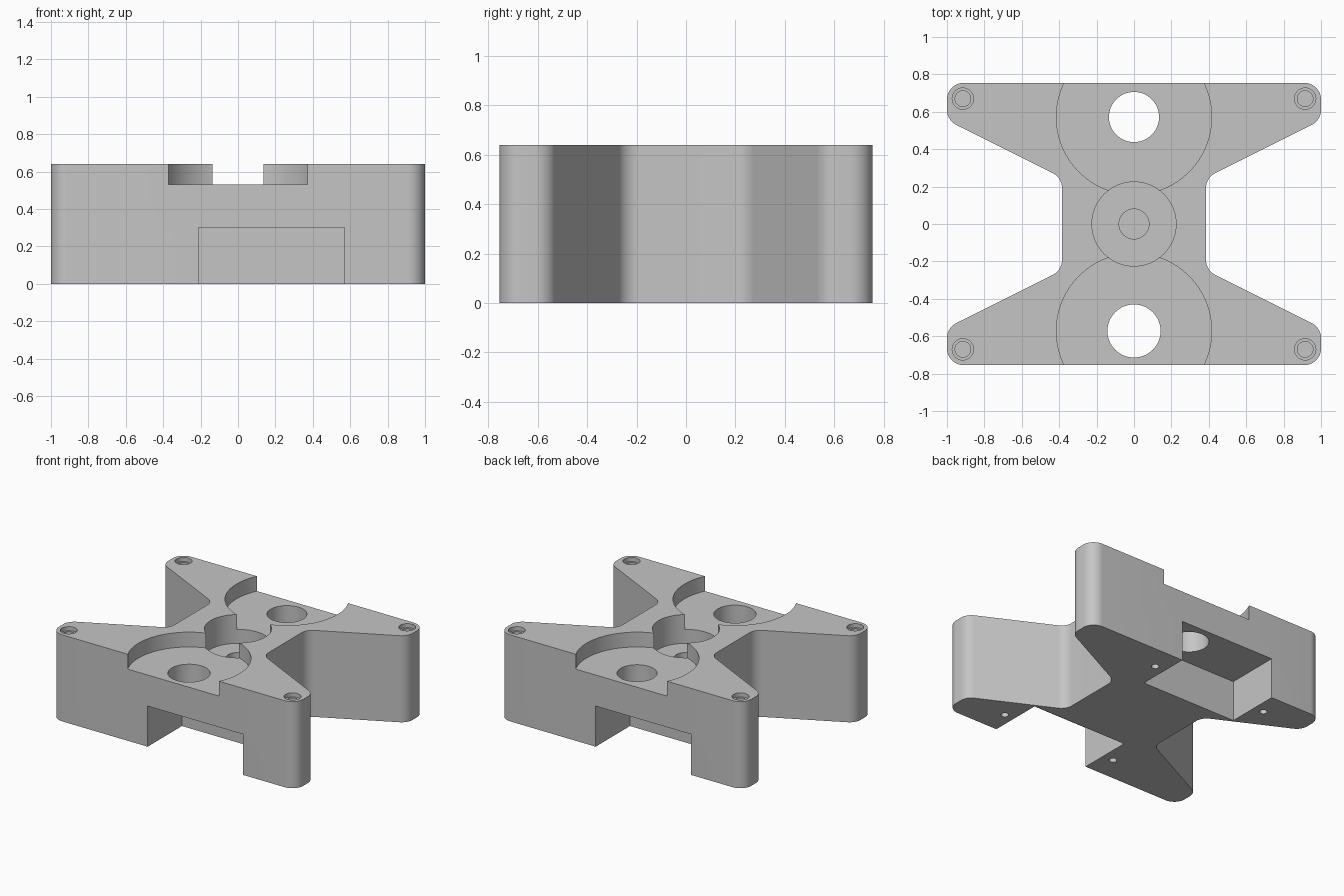
import bpy, bmesh, math
from mathutils import Vector

cube = bpy.data.objects.get("Cube")
if cube:
    bpy.data.objects.remove(cube, do_unlink=True)

HEIGHT = 0.64
RECESS_FLOOR = 0.53
CENTRE_FLOOR = 0.427
TOP = HEIGHT + 0.1

grey = bpy.data.materials.new("plain grey")
grey.use_nodes = True
colour = (0.56, 0.56, 0.56, 1)
grey.diffuse_color = colour
grey.node_tree.nodes["Principled BSDF"].inputs["Base Color"].default_value = colour


def fillet(points, radius, steps=12):
    """Round every corner of a closed outline, skipping straight ones."""
    out = []
    for i, p in enumerate(points):
        p = Vector(p)
        a = (Vector(points[i - 1]) - p).normalized()
        b = (Vector(points[(i + 1) % len(points)]) - p).normalized()
        half = a.angle(b) / 2
        centre = p + (a + b).normalized() * radius / math.sin(half)
        start = p + a * radius / math.tan(half) - centre
        end = p + b * radius / math.tan(half) - centre
        sweep = math.pi - 2 * half
        for k in range(steps + 1):
            t = k / steps
            arc = (start * math.sin((1 - t) * sweep) + end * math.sin(t * sweep)) / math.sin(sweep)
            out.append(centre + arc)
    return out


def prism(name, outline, z0, z1):
    """Extrude a flat outline between two heights."""
    bm = bmesh.new()
    face = bm.faces.new([bm.verts.new((x, y, z0)) for x, y in outline])
    ext = bmesh.ops.extrude_face_region(bm, geom=[face])
    verts = [g for g in ext["geom"] if isinstance(g, bmesh.types.BMVert)]
    bmesh.ops.translate(bm, verts=verts, vec=(0, 0, z1 - z0))
    bmesh.ops.recalc_face_normals(bm, faces=bm.faces)
    mesh = bpy.data.meshes.new(name)
    bm.to_mesh(mesh)
    bm.free()
    mesh.materials.append(grey)
    obj = bpy.data.objects.new(name, mesh)
    bpy.context.collection.objects.link(obj)
    return obj


def circle(x, y, r, sides):
    return [(x + r * math.cos(2 * math.pi * k / sides),
             y + r * math.sin(2 * math.pi * k / sides)) for k in range(sides)]


# Four-armed body outline, mirrored from one quarter
quarter = [(0.385, 0.2475), (1, 0.555), (1, 0.755)]
right = [(x, -y) for x, y in reversed(quarter)] + quarter
left = [(-x, -y) for x, y in right]
body = prism("mount_body", fillet(right + left, 0.09), 0, HEIGHT)


def cut(name, outline, z0, z1):
    cutter = prism(name, outline, z0, z1)
    cutter.hide_render = True
    mod = body.modifiers.new(name, "BOOLEAN")
    mod.operation = "DIFFERENCE"
    mod.solver = "EXACT"
    mod.object = cutter
    bpy.context.view_layer.objects.active = body
    bpy.ops.object.modifier_apply(modifier=name)
    bpy.data.objects.remove(cutter, do_unlink=True)


# Centre socket and its blind hole
cut("centre_socket", circle(0, 0, 0.225, 80), CENTRE_FLOOR, TOP)
cut("centre_hole", circle(0, 0, 0.08, 40), 0.15, TOP)

# Front (-1) and back (+1) share the same layout, turned half a circle
for s, bore in ((-1, 0.142), (1, 0.134)):
    cut("round_recess", circle(0, s * 0.572, 0.415, 128), RECESS_FLOOR, TOP)
    # Underside pocket, open at the end face
    x0, x1 = s * 0.21, s * -0.57
    y0, y1 = s * 0.355, s * 0.9
    cut("under_pocket", [(x0, y0), (x1, y0), (x1, y1), (x0, y1)], -0.1, 0.3)
    cut("shaft_hole", circle(0, s * 0.572, bore, 64), 0.2, TOP)
    # Pilot holes beside the pocket
    for x in (0.295, -0.65):
        cut("pilot_hole", circle(s * x, s * 0.572, 0.026, 24), -0.1, 0.25)
    # Stepped screw holes at the arm tips
    for x in (-0.915, 0.915):
        cut("screw_counterbore", circle(x, s * 0.67, 0.057, 32), HEIGHT - 0.03, TOP)
        cut("screw_hole", circle(x, s * 0.67, 0.042, 32), 0.3, TOP)

# Smooth curved walls, crisp rims
bpy.ops.object.select_all(action="DESELECT")
body.select_set(True)
bpy.context.view_layer.objects.active = body
bpy.ops.object.shade_smooth_by_angle(angle=math.radians(30))
